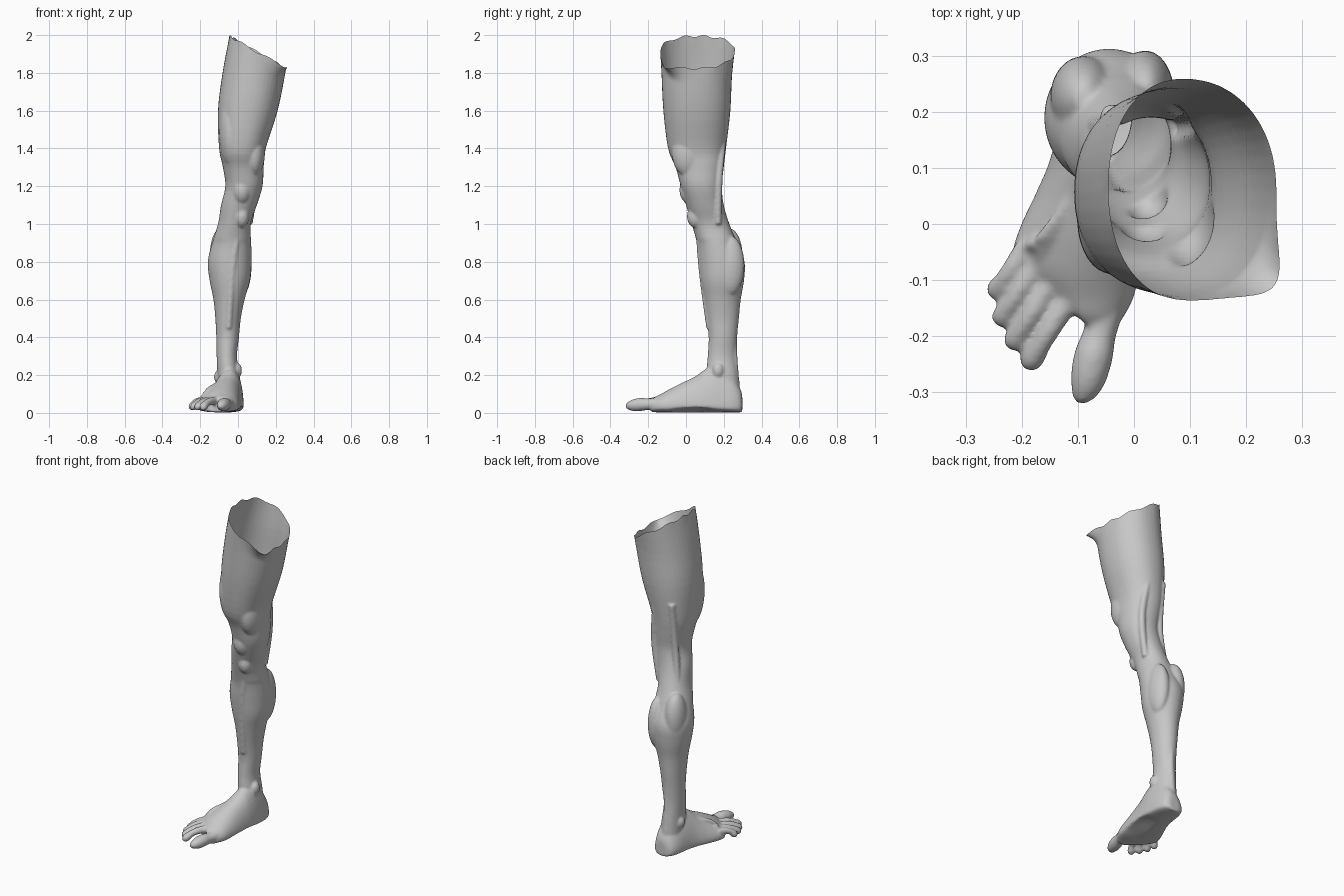
import bpy, bmesh, math
from mathutils import Vector

SEG = 40
skin = bpy.data.materials.new("plain grey")
skin.diffuse_color = (0.58, 0.58, 0.58, 1)
bm = bmesh.new()


def resample(rows, n):
    """Catmull-Rom interpolation of rows of numbers."""
    out = []
    for i in range(len(rows) - 1):
        a, b, c, d = (rows[max(0, min(len(rows) - 1, i + k))] for k in (-1, 0, 1, 2))
        for s in range(n):
            t = s / n
            out.append([q + 0.5 * t * (r - p + t * (2 * p - 5 * q + 4 * r - e + t * (3 * (q - r) + e - p)))
                        for p, q, r, e in zip(a, b, c, d)])
    return out + [list(rows[-1])]


def loft(rings):
    """Closed skin over a list of rings."""
    vs = [[bm.verts.new(p) for p in ring] for ring in rings]
    n = len(vs[0])
    faces = [bm.faces.new((a[i], a[(i + 1) % n], b[(i + 1) % n], b[i]))
             for a, b in zip(vs, vs[1:]) for i in range(n)]
    faces += [bm.faces.new(vs[0][::-1]), bm.faces.new(vs[-1])]
    bmesh.ops.recalc_face_normals(bm, faces=faces)


def signed_pow(v, p):
    return math.copysign(abs(v) ** p, v)


def tube(points, flat=1.0):
    """Rounded tube through rows of x, y, z, radius."""
    rows = resample(points, 6)
    pts = [Vector(r[:3]) for r in rows]
    rings = []
    for i, p in enumerate(pts):
        d = (pts[min(i + 1, len(pts) - 1)] - pts[max(i - 1, 0)]).normalized()
        u = d.cross(Vector((0, 0, 1)) if abs(d.z) < 0.8 else Vector((0, 1, 0))).normalized()
        v = d.cross(u)
        rings.append([p + rows[i][3] * (math.cos(t) * u + math.sin(t) * flat * v)
                      for t in (math.tau * k / 16 for k in range(16))])
    loft(rings)


def bulge(centre, radii):
    """Ellipsoid muscle or bone form."""
    rings = []
    for i in range(1, 16):
        a = math.pi * i / 16
        rings.append([(centre[0] + radii[0] * math.sin(a) * math.cos(t),
                       centre[1] + radii[1] * math.sin(a) * math.sin(t),
                       centre[2] + radii[2] * math.cos(a))
                      for t in (math.tau * k / 24 for k in range(24))])
    loft(rings)


# Thigh, knee, calf and ankle: z, left x, right x, front y, back y
leg = [(0.08, -0.105, 0.01, 0.14, 0.285), (0.2, -0.11, 0.005, 0.11, 0.275),
       (0.3, -0.113, -0.005, 0.115, 0.265), (0.4, -0.115, 0.005, 0.12, 0.27),
       (0.5, -0.12, 0.015, 0.11, 0.28), (0.6, -0.13, 0.035, 0.095, 0.29),
       (0.7, -0.15, 0.063, 0.077, 0.307), (0.8, -0.16, 0.072, 0.066, 0.31),
       (0.9, -0.137, 0.07, 0.057, 0.27), (1.0, -0.106, 0.067, 0.03, 0.23),
       (1.1, -0.09, 0.1, 0, 0.2), (1.2, -0.067, 0.13, -0.028, 0.19),
       (1.3, -0.08, 0.136, -0.055, 0.2), (1.4, -0.1, 0.147, -0.095, 0.212),
       (1.6, -0.106, 0.21, -0.12, 0.235), (1.8, -0.082, 0.25, -0.13, 0.245),
       (2.0, -0.045, 0.275, -0.14, 0.27), (2.15, -0.02, 0.28, -0.14, 0.28)]
rings = []
for z, x0, x1, y0, y1 in resample(leg, 4):
    p = 0.92 if z > 0.9 else 1.0
    rings.append([((x0 + x1) / 2 + (x1 - x0) / 2 * signed_pow(math.cos(t), p),
                   (y0 + y1) / 2 + (y1 - y0) / 2 * signed_pow(math.sin(t), p), z)
                  for t in (math.tau * k / SEG for k in range(SEG))])
loft(rings)

# Foot: y, outer x, inner x, top z, arch lift
foot = [(0.298, -0.075, -0.015, 0.09, 0), (0.285, -0.105, 0.01, 0.13, 0),
        (0.24, -0.125, 0.026, 0.19, 0), (0.16, -0.138, 0.03, 0.24, 0.01),
        (0.1, -0.155, 0.028, 0.225, 0.03), (0.05, -0.177, 0.024, 0.19, 0.035),
        (-0.03, -0.205, 0.016, 0.152, 0.02), (-0.09, -0.217, 0.008, 0.122, 0),
        (-0.13, -0.205, 0, 0.1, 0), (-0.165, -0.17, -0.018, 0.083, 0),
        (-0.185, -0.13, -0.035, 0.065, 0)]
rings = []
for y, x0, x1, top, arch in resample(foot, 4):
    ring = []
    for k in range(SEG):
        c, s = math.cos(math.tau * k / SEG), math.sin(math.tau * k / SEG)
        if s >= 0:
            z = 0.04 + (top - 0.04) * s ** 1.2 * (1 + 0.25 * c)
        else:
            z = 0.04 - 0.037 * (-s) ** 0.5 + arch * max(0, c) * -s
        # the forefoot slants back toward the little toe
        slant = 0.05 * min(1, max(0, (0.05 - y) / 0.2)) * max(0, -c)
        ring.append(((x0 + x1) / 2 + (x1 - x0) / 2 * c, y + slant, z))
    rings.append(ring)
loft(rings)

# Toes: base, middle and tip
tube([(-0.04, -0.11, 0.05, 0.036), (-0.06, -0.19, 0.046, 0.03), (-0.072, -0.235, 0.045, 0.035),
      (-0.083, -0.28, 0.04, 0.031), (-0.093, -0.31, 0.036, 0.018), (-0.095, -0.321, 0.035, 0.005)])
for bx, by, tx, ty, r in [(-0.115, -0.13, -0.193, -0.258, 0.021), (-0.148, -0.105, -0.222, -0.222, 0.02),
                          (-0.172, -0.07, -0.244, -0.18, 0.019), (-0.19, -0.04, -0.253, -0.13, 0.019)]:
    rows = [(0, 0.065, 1.1), (0.4, 0.062, 0.95), (0.65, 0.052, 0.9), (0.85, 0.034, 1.05), (0.96, 0.026, 0.75),
            (1, 0.024, 0.2)]
    tube([(bx + (tx - bx) * f, by + (ty - by) * f, z, r * k) for f, z, k in rows])
    # instep tendon
    tube([(bx * 0.45 - 0.01, 0.07, 0.165, 0.008), ((bx - 0.04) * 0.7, -0.02, 0.125, 0.01), (bx, by, 0.075, 0.012)])

# Kneecap, thigh and calf muscles, ankle bones
bulge((0.02, 0.03, 1.18), (0.055, 0.065, 0.08))
bulge((0.02, 0.05, 1.04), (0.04, 0.045, 0.06))
bulge((0.085, 0.01, 1.38), (0.058, 0.085, 0.13))
bulge((-0.04, 0.01, 1.5), (0.062, 0.1, 0.2))
bulge((0.02, 0.23, 0.78), (0.052, 0.08, 0.16))
bulge((-0.09, 0.225, 0.83), (0.06, 0.075, 0.15))
bulge((-0.103, 0.2, 0.19), (0.024, 0.028, 0.035))
bulge((-0.003, 0.17, 0.225), (0.024, 0.03, 0.04))

# Shin ridge, heel tendon and tendons behind the knee
tube([(0.0, 0.07, 0.98, 0.02), (-0.03, 0.085, 0.75, 0.018), (-0.05, 0.125, 0.45, 0.018)])
tube([(-0.05, 0.265, 0.6, 0.02), (-0.052, 0.253, 0.35, 0.018), (-0.05, 0.265, 0.12, 0.022)])
tube([(0.06, 0.2, 1.5, 0.02), (0.09, 0.175, 1.25, 0.02), (0.06, 0.17, 1.0, 0.018)])
tube([(-0.04, 0.195, 1.5, 0.02), (-0.045, 0.165, 1.22, 0.02), (-0.07, 0.18, 1.0, 0.018)])

# Fuse all forms into one smooth skin
mesh = bpy.data.meshes.new("leg")
bm.to_mesh(mesh)
bm.free()
obj = bpy.data.objects.new("leg", mesh)
bpy.context.collection.objects.link(obj)
fuse = obj.modifiers.new("fuse", 'REMESH')
fuse.mode = 'VOXEL'
fuse.voxel_size = 0.006
soft = obj.modifiers.new("soften", 'SMOOTH')
soft.factor = 0.5
soft.iterations = 9
bpy.context.view_layer.update()
fused = bpy.data.meshes.new_from_object(obj.evaluated_get(bpy.context.evaluated_depsgraph_get()))
obj.modifiers.clear()
obj.data = fused

# Open slanted cut at the top of the thigh
bm = bmesh.new()
bm.from_mesh(fused)
bmesh.ops.bisect_plane(bm, geom=bm.verts[:] + bm.edges[:] + bm.faces[:], dist=1e-5,
                       plane_co=(-0.045, 0, 1.995), plane_no=(0.57, 0, 1), clear_outer=True)
for v in bm.verts:
    # flared inner front corner and slightly ragged rim
    edge = max(0, 1 - (1.995 - 0.57 * (v.co.x + 0.045) - v.co.z) / 0.1)
    w = math.exp(-((v.co.x - 0.21) ** 2 + (v.co.y + 0.07) ** 2) / 0.004) * edge ** 2
    v.co += Vector((0.035, -0.035, -0.015)) * w
    v.co.z += 0.006 * edge ** 2 * math.sin(9 * math.atan2(v.co.y - 0.07, v.co.x - 0.09))
for f in bm.faces:
    f.smooth = True
    f.material_index = 0
bm.to_mesh(fused)
bm.free()
fused.materials.clear()
fused.materials.append(skin)
